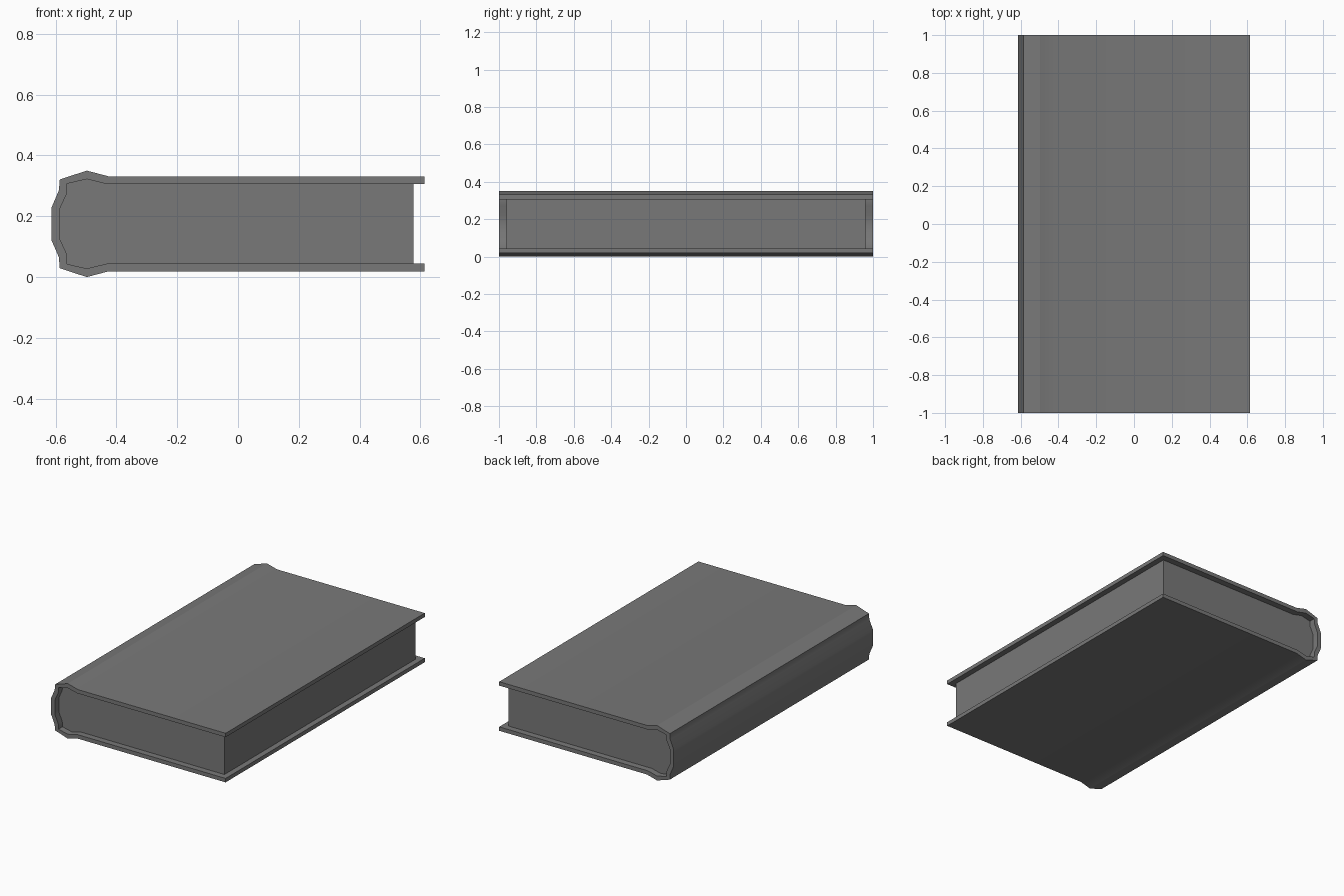
import bpy
import bmesh
import math

MID = 0.175  # height of the mirror plane through the book

cube = bpy.data.objects.get("Cube")
if cube:
    bpy.data.objects.remove(cube, do_unlink=True)

grey = bpy.data.materials.new("book grey")
grey.use_nodes = True
colour = (0.19, 0.19, 0.19, 1)
grey.diffuse_color = colour
grey.node_tree.nodes["Principled BSDF"].inputs["Base Color"].default_value = colour


def mirrored(upper):
    """Continue an upper half profile with its reflection below."""
    return upper + [(x, 2 * MID - z) for x, z in reversed(upper)]


def extrude_profile(name, sections, half_length):
    """Extrude adjoining cross-section polygons along y into one solid."""
    bm = bmesh.new()
    for points in sections:
        bm.faces.new([bm.verts.new((x, -half_length, z)) for x, z in points])
    bmesh.ops.remove_doubles(bm, verts=bm.verts[:], dist=0.0001)
    result = bmesh.ops.extrude_face_region(bm, geom=bm.faces[:], use_keep_orig=True)
    moved = [v for v in result["geom"] if isinstance(v, bmesh.types.BMVert)]
    bmesh.ops.translate(bm, verts=moved, vec=(0, 2 * half_length, 0))
    bmesh.ops.recalc_face_normals(bm, faces=bm.faces[:])
    mesh = bpy.data.meshes.new(name)
    bm.to_mesh(mesh)
    bm.free()
    mesh.materials.append(grey)
    obj = bpy.data.objects.new(name, mesh)
    bpy.context.collection.objects.link(obj)
    bpy.ops.object.select_all(action="DESELECT")
    obj.select_set(True)
    bpy.context.view_layer.objects.active = obj
    bpy.ops.object.shade_smooth_by_angle(angle=math.radians(30))
    return obj


# Cover: a folded board with raised hinges and a rounded spine
outer = mirrored([(0.613, 0.331), (-0.425, 0.331), (-0.497, 0.35),
                  (-0.586, 0.321), (-0.589, 0.285), (-0.614, 0.227)])
inner = mirrored([(0.613, 0.306), (-0.432, 0.306), (-0.497, 0.322),
                  (-0.562, 0.307), (-0.564, 0.272), (-0.587, 0.222)])
strips = [(outer[i], outer[i + 1], inner[i + 1], inner[i])
          for i in range(len(outer) - 1)]
extrude_profile("cover", strips, 1.0)

# Pages: a block filling the cover, set back from its three open edges
page_edge = 0.577
block = [(min(x, page_edge), z) for x, z in inner]
extrude_profile("pages", [block], 0.96)
